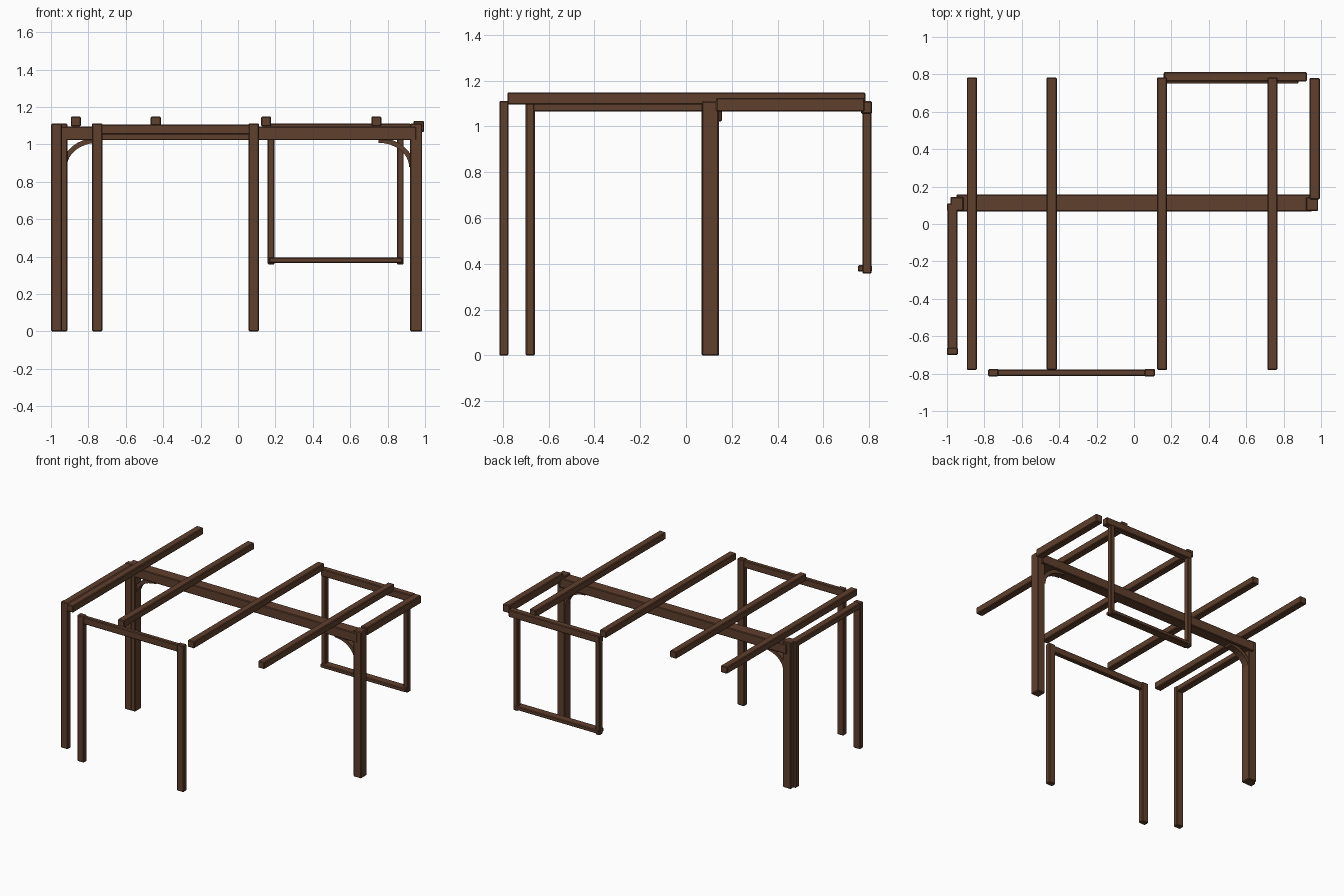
import bpy, bmesh, math

if "Cube" in bpy.data.objects:
    bpy.data.objects.remove(bpy.data.objects["Cube"])

wood = bpy.data.materials.new("dark brown wood")
wood.diffuse_color = (0.115, 0.05, 0.026, 1)
wood.use_nodes = True
wood.node_tree.nodes["Principled BSDF"].inputs["Base Color"].default_value = wood.diffuse_color


def finish(bm, name):
    bmesh.ops.recalc_face_normals(bm, faces=bm.faces)
    mesh = bpy.data.meshes.new(name)
    bm.to_mesh(mesh)
    bm.free()
    obj = bpy.data.objects.new(name, mesh)
    bpy.context.collection.objects.link(obj)
    mesh.materials.append(wood)
    return obj


def timber(name, x0, x1, y0, y1, z0, z1):
    """Square timber with slightly worn edges."""
    bm = bmesh.new()
    bmesh.ops.create_cube(bm, size=1)
    for v in bm.verts:
        v.co.x = x1 if v.co.x > 0 else x0
        v.co.y = y1 if v.co.y > 0 else y0
        v.co.z = z1 if v.co.z > 0 else z0
    obj = finish(bm, name)
    bev = obj.modifiers.new("worn edges", 'BEVEL')
    bev.width = 0.005
    bev.segments = 1
    return obj


def brace(name, side):
    """Curved knee brace between a main post and the main beam."""
    bm = bmesh.new()
    steps = 8
    rings = []
    for i in range(steps + 1):
        a = math.pi / 2 * i / steps
        ring = []
        for grow, y in ((0, 0.085), (0, 0.14), (0.027, 0.14), (0.027, 0.085)):
            x = 0.75 + (0.165 + grow) * math.cos(a)
            z = 0.88 + (0.128 + grow) * math.sin(a)
            ring.append(bm.verts.new((side * x, y, z)))
        rings.append(ring)
    for r, s in zip(rings, rings[1:]):
        for k in range(4):
            bm.faces.new((r[k], r[(k + 1) % 4], s[(k + 1) % 4], s[k]))
    bm.faces.new(rings[0])
    bm.faces.new(rings[-1])
    return finish(bm, name)


# Main beam on two heavy posts with knee braces
timber("main_beam", -0.95, 0.955, 0.068, 0.158, 1.022, 1.095)
timber("main_post_left", -0.982, -0.912, 0.07, 0.145, 0, 1.11)
timber("main_post_right", 0.92, 0.985, 0.07, 0.143, 0, 1.11)
brace("knee_brace_left", -1)
brace("knee_brace_right", 1)

# Rafters lying across the main beam
for i, x in enumerate((-0.867, -0.44, 0.15, 0.74)):
    timber(f"rafter_{i + 1}", x - 0.027, x + 0.027, -0.78, 0.784, 1.096, 1.148)

# Left side frame
timber("left_frame_front_post", -1.0, -0.942, -0.7, -0.66, 0, 1.11)
timber("left_frame_back_post", -1.0, -0.942, 0.068, 0.11, 0, 1.11)
timber("left_frame_beam", -0.998, -0.944, -0.69, 0.1, 1.065, 1.108)

# Front frame
timber("front_frame_left_post", -0.78, -0.725, -0.815, -0.775, 0, 1.112)
timber("front_frame_right_post", 0.056, 0.112, -0.815, -0.775, 0, 1.112)
timber("front_frame_beam", -0.77, 0.1, -0.812, -0.778, 1.052, 1.106)

# Right side beam, from main post to back corner
timber("right_side_beam", 0.938, 0.994, 0.132, 0.78, 1.065, 1.125)

# Hanging frame at the back
timber("hanging_frame_top_rail", 0.16, 0.925, 0.763, 0.812, 1.055, 1.11)
for label, x in (("left", 0.177), ("right", 0.868)):
    timber(f"hanging_frame_{label}_post", x - 0.018, x + 0.018, 0.77, 0.81, 0.357, 1.1)
timber("hanging_frame_bottom_rail", 0.165, 0.88, 0.75, 0.813, 0.366, 0.394)
